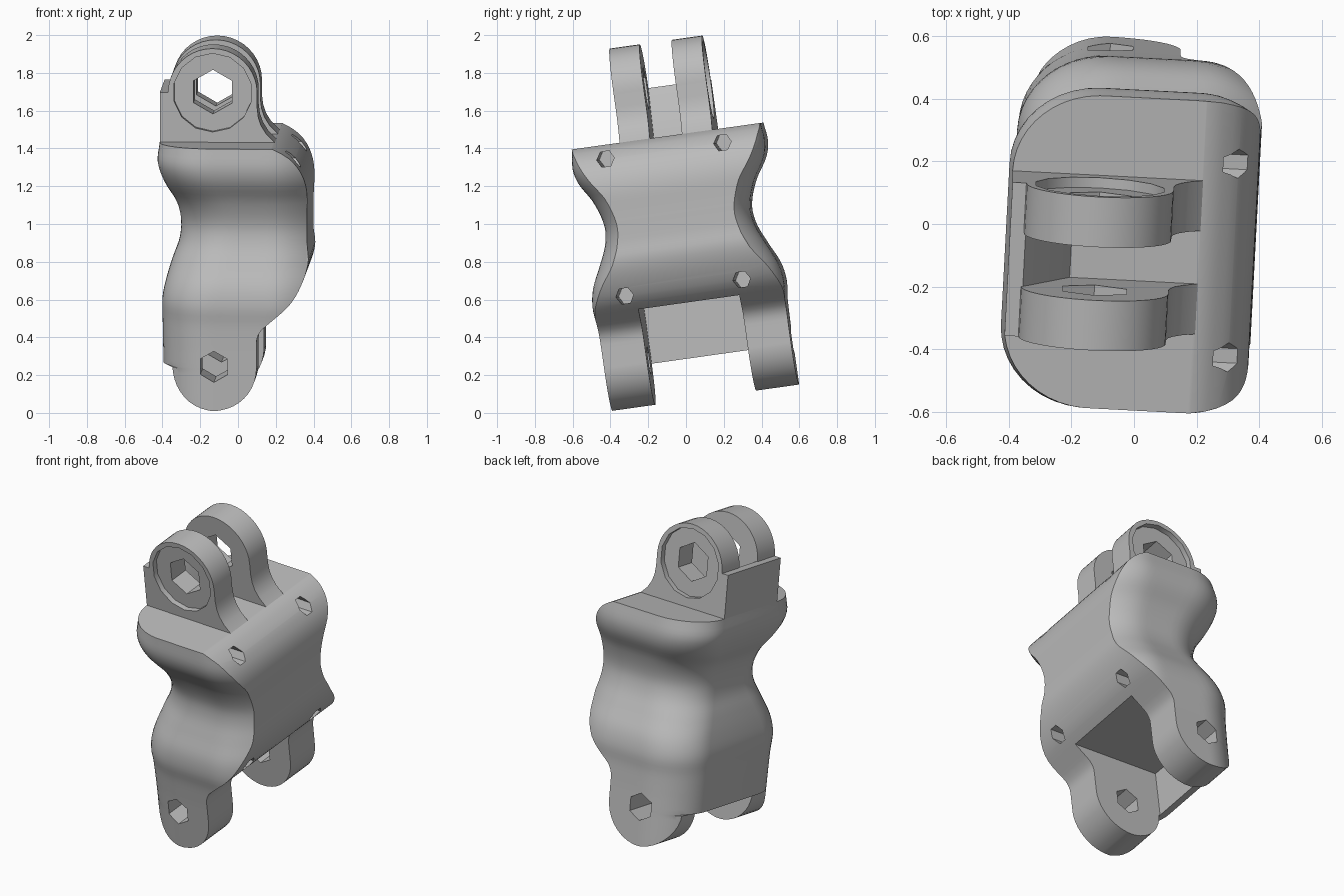
import bpy, bmesh, math
from mathutils import Matrix

cube = bpy.data.objects.get("Cube")
if cube:
    bpy.data.objects.remove(cube, do_unlink=True)

grey = bpy.data.materials.new("matte_grey")
grey.use_nodes = True
COLOUR = (0.5, 0.5, 0.5, 1)
grey.diffuse_color = COLOUR
grey.node_tree.nodes["Principled BSDF"].inputs["Base Color"].default_value = COLOUR

# The whole part leans back and is slightly turned
LEAN = (Matrix.Translation((0, 0, 1)) @ Matrix.Rotation(math.radians(8), 4, 'X')
        @ Matrix.Rotation(math.radians(-3), 4, 'Z') @ Matrix.Translation((0, -0.03, 0)))


def make(name, bm):
    bmesh.ops.recalc_face_normals(bm, faces=bm.faces)
    mesh = bpy.data.meshes.new(name)
    bm.to_mesh(mesh)
    bm.free()
    mesh.materials.append(grey)
    obj = bpy.data.objects.new(name, mesh)
    bpy.context.collection.objects.link(obj)
    return obj


def extrude_outline(name, outline, y0, y1):
    """Extrude an x-z outline along y."""
    bm = bmesh.new()
    face = bm.faces.new([bm.verts.new((x, y0, z)) for x, z in outline])
    moved = bmesh.ops.extrude_face_region(bm, geom=[face])["geom"]
    bmesh.ops.translate(bm, vec=(0, y1 - y0, 0),
                        verts=[g for g in moved if isinstance(g, bmesh.types.BMVert)])
    return make(name, bm)


def ring(cx, cz, r, n):
    return [(cx + r * math.sin(math.tau * i / n), cz + r * math.cos(math.tau * i / n))
            for i in range(n)]


def cut(obj, cutter):
    cutter.hide_render = True
    mod = obj.modifiers.new("cut", 'BOOLEAN')
    mod.object, mod.operation, mod.solver = cutter, 'DIFFERENCE', 'EXACT'
    bpy.context.view_layer.objects.active = obj
    bpy.ops.object.modifier_apply(modifier=mod.name)
    bpy.data.objects.remove(cutter, do_unlink=True)


def curve(keys, z):
    """Smooth interpolation through (z, value) keys listed from top to bottom."""
    if z >= keys[0][0]:
        return keys[0][1]
    if z <= keys[-1][0]:
        return keys[-1][1]

    def slope(i):
        a, b = keys[max(i - 1, 0)], keys[min(i + 1, len(keys) - 1)]
        return (b[1] - a[1]) / (b[0] - a[0])
    for i in range(len(keys) - 1):
        (za, va), (zb, vb) = keys[i], keys[i + 1]
        if z >= zb:
            d = zb - za
            t = (z - za) / d
            return (va * (1 + 2 * t) * (1 - t) ** 2 + vb * t * t * (3 - 2 * t)
                    + d * t * (1 - t) * (slope(i) * (1 - t) - slope(i + 1) * t))


# Body outlines: half depth, left edge and right edge against height
HALF = [(.475, .505), (.37, .515), (.29, .495), (.18, .43), (.05, .39), (-.05, .4),
        (-.16, .445), (-.27, .495), (-.37, .512), (-.47, .503), (-.6, .5)]
LEFT = [(.475, -.4), (.37, -.41), (.25, -.37), (.15, -.315), (.05, -.293), (-.05, -.3),
        (-.15, -.335), (-.25, -.365), (-.35, -.385), (-.45, -.385), (-.71, -.38)]
RIGHT = [(.475, .21), (.43, .29), (.35, .355), (.25, .385), (.1, .385), (-.05, .385),
         (-.15, .392), (-.26, .36), (-.36, .3), (-.45, .2), (-.5, .145), (-.55, .125)]
PIN_X, PIN_Z, PIN_R = -.1, -.7, .225
STEPS = 24


def depth(x, z):
    """Half depth at x, rounded off toward both sides."""
    left, right = curve(LEFT, z), curve(RIGHT, z)
    t = min(1, max(0, (left + .28 - x) / .28))
    s = min(1, max(0, (x - .19) / .2)) if z > -.45 else 0
    return curve(HALF, z) - .255 * (1 - math.sqrt(1 - t * t)) - .08 * s * s


def section(z):
    left, right = curve(LEFT, z), curve(RIGHT, z)
    if z < PIN_Z - .005:
        chord = math.sqrt(max(PIN_R ** 2 - (z - PIN_Z) ** 2, .0004))
        left, right = PIN_X - chord, PIN_X + chord
    xs = [left + (right - left) * (1 - math.cos(math.pi * i / STEPS)) / 2
          for i in range(STEPS + 1)]
    return ([(x, -depth(x, z), z) for x in xs]
            + [(x, depth(x, z), z) for x in reversed(xs)])


# Body with rounded lower lugs, lofted from top to bottom
heights = [.475 - i * (.475 + .7) / 46 for i in range(47)]
heights += [-.708] + [PIN_Z - PIN_R * math.sin(math.pi / 2 * i / 10) for i in range(1, 11)]
bm = bmesh.new()
rows = [[bm.verts.new(p) for p in section(z)] for z in heights]
for a, b in zip(rows, rows[1:]):
    for i in range(len(a)):
        j = (i + 1) % len(a)
        bm.faces.new((a[i], a[j], b[j], b[i]))
bm.faces.new(rows[0])
bm.faces.new(rows[-1])
body = make("body", bm)

# Slot between the lower lugs, pin hole and four cord holes
cut(body, extrude_outline("slot_cutter", [(-.332, -.412), (.6, -.412), (.6, -1.2), (-.332, -1.2)],
                          -.27, .27))
cut(body, extrude_outline("pin_cutter", ring(PIN_X, -.69, .083, 6), -1, 1))
for y in (-.328, .298):
    for z in (.4, -.332):
        bm = bmesh.new()
        bmesh.ops.create_cone(bm, cap_ends=True, segments=6, radius1=.047, radius2=.047, depth=.5,
                              matrix=Matrix.Translation((.3, y, z)) @ Matrix.Rotation(math.pi / 2, 4, 'Y'))
        cut(body, make("cord_cutter", bm))

# Upper lugs with a stepped outer face and a hexagonal hole
EYE_X, EYE_Z, EYE_R = -.12, .74, .236
outline = [(-.4, .44), (-.4, EYE_Z)]
outline += [(EYE_X - EYE_R * math.cos(math.pi * i / 20), EYE_Z + EYE_R * math.sin(math.pi * i / 20))
            for i in range(21)]
outline += [(.116, .66), (.122, .61), (.137, .565), (.165, .52), (.21, .475), (.21, .44)]
lugs = []
for name, side in (("front_upper_lug", -1), ("back_upper_lug", 1)):
    lug = extrude_outline(name, outline, side * .086, side * .248)
    cut(lug, extrude_outline("recess_cutter", ring(EYE_X, EYE_Z, .21, 14), side * .215, side * .4))
    cut(lug, extrude_outline("hole_cutter", ring(EYE_X, EYE_Z, .118, 6), -.5, .5))
    lugs.append(lug)

# Stop plate joining the upper lugs
plate = extrude_outline("stop_plate", [(-.4, .44), (-.4, EYE_Z), (-.35, EYE_Z), (-.2, .475), (-.2, .44)],
                        -.09, .09)

for obj in [body, plate] + lugs:
    obj.data.transform(LEAN)
    bpy.ops.object.select_all(action='DESELECT')
    obj.select_set(True)
    bpy.context.view_layer.objects.active = obj
    bpy.ops.object.shade_smooth_by_angle(angle=math.radians(32))
